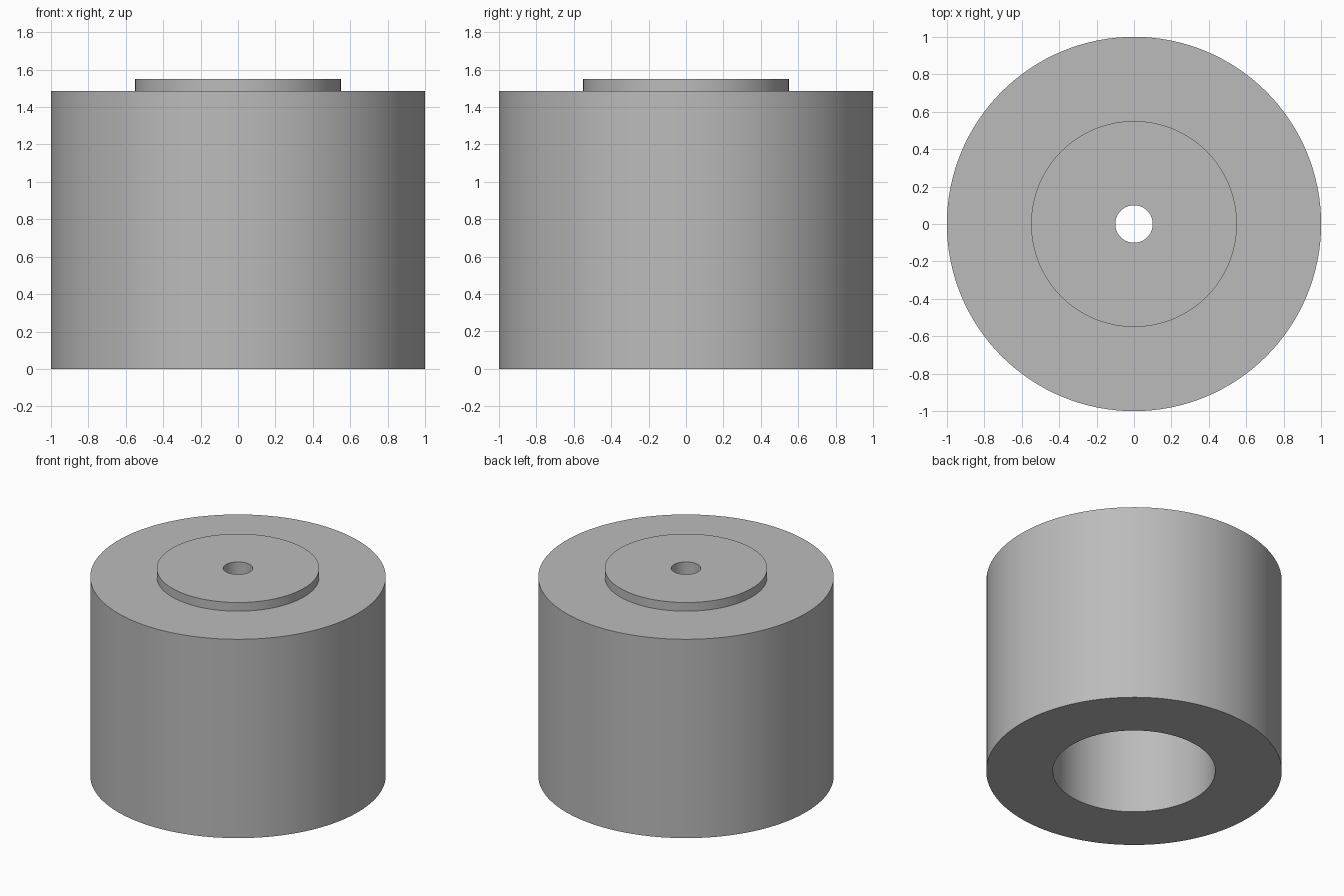
import bpy
import bmesh
import math

SEGMENTS = 128

if "Cube" in bpy.data.objects:
    bpy.data.objects.remove(bpy.data.objects["Cube"], do_unlink=True)

grey = bpy.data.materials.new("plain grey")
grey.use_nodes = True
colour = (0.5, 0.5, 0.5, 1)
grey.diffuse_color = colour
grey.node_tree.nodes["Principled BSDF"].inputs["Base Color"].default_value = colour


def tube(name, inner, outer, bottom, top):
    """Revolve a rectangular section into a closed ring around z."""
    bm = bmesh.new()
    section = [(inner, bottom), (outer, bottom), (outer, top), (inner, top)]
    verts = [bm.verts.new((r, 0, z)) for r, z in section]
    edges = [bm.edges.new((verts[i - 1], verts[i])) for i in range(len(verts))]
    bmesh.ops.spin(bm, geom=verts + edges, cent=(0, 0, 0), axis=(0, 0, 1),
                   angle=math.tau, steps=SEGMENTS, use_merge=True)
    bmesh.ops.remove_doubles(bm, verts=bm.verts, dist=0.0001)
    bmesh.ops.recalc_face_normals(bm, faces=bm.faces)
    mesh = bpy.data.meshes.new(name)
    bm.to_mesh(mesh)
    bm.free()
    mesh.materials.append(grey)
    obj = bpy.data.objects.new(name, mesh)
    bpy.context.collection.objects.link(obj)
    bpy.ops.object.select_all(action="DESELECT")
    obj.select_set(True)
    bpy.context.view_layer.objects.active = obj
    bpy.ops.object.shade_smooth_by_angle(angle=math.radians(30))
    return obj


# Two nested sleeves form the thick body wall around the open bore
tube("outer_sleeve", 0.71, 1.0, 0, 1.485)
tube("inner_sleeve", 0.55, 0.71, 0, 1.485)

# Raised plug closes the top of the bore, with a small central hole
tube("top_plug", 0.1, 0.55, 1.24, 1.55)
